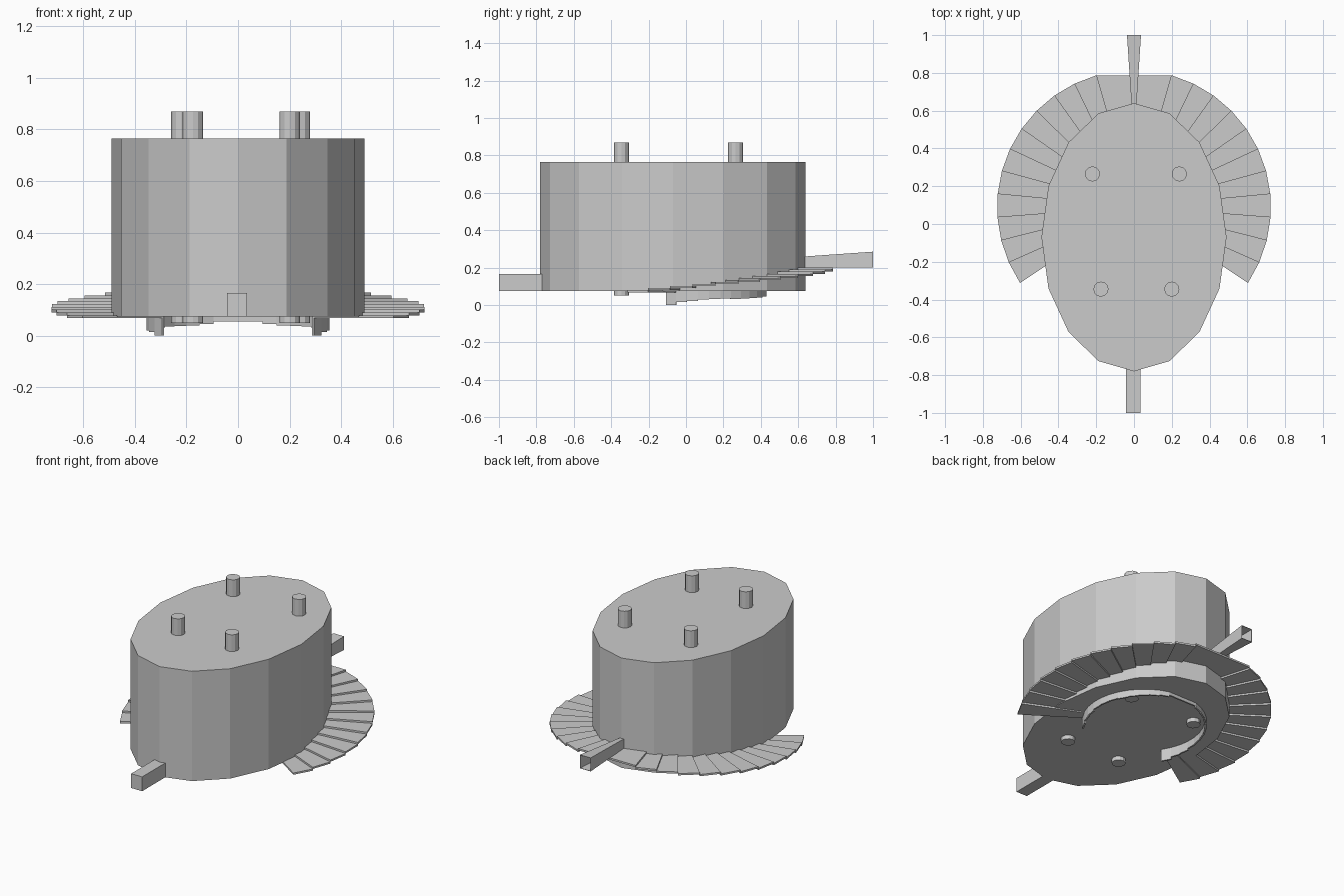
import bpy, bmesh
from math import sin, cos, pi, radians

if "Cube" in bpy.data.objects:
    bpy.data.objects.remove(bpy.data.objects["Cube"])

grey = bpy.data.materials.new("plain_grey")
grey.diffuse_color = (0.6, 0.6, 0.6, 1)
grey.use_nodes = True
grey.node_tree.nodes["Principled BSDF"].inputs["Base Color"].default_value = grey.diffuse_color


def finish(name, bm):
    bmesh.ops.recalc_face_normals(bm, faces=bm.faces[:])
    me = bpy.data.meshes.new(name)
    bm.to_mesh(me)
    bm.free()
    me.materials.append(grey)
    ob = bpy.data.objects.new(name, me)
    bpy.context.scene.collection.objects.link(ob)
    return ob


def add_prism(bm, outline, z0, z1):
    low = [bm.verts.new((x, y, z0)) for x, y in outline]
    high = [bm.verts.new((x, y, z1)) for x, y in outline]
    n = len(outline)
    bm.faces.new(low[::-1])
    bm.faces.new(high)
    for i in range(n):
        j = (i + 1) % n
        bm.faces.new((low[i], low[j], high[j], high[i]))


def prism(name, outline, z0, z1):
    bm = bmesh.new()
    add_prism(bm, outline, z0, z1)
    return finish(name, bm)


def ellipse(cx, cy, rx, ry, n):
    return [(cx + rx * sin(2 * pi * i / n), cy + ry * cos(2 * pi * i / n)) for i in range(n)]


# Oval sixteen-sided body
prism("body", ellipse(0, -0.07, 0.49, 0.71, 16), 0.075, 0.765)

# Four pins running right through the body
for i, (x, y) in enumerate([(-0.22, 0.265), (0.24, 0.265), (-0.175, -0.345), (0.2, -0.345)]):
    prism(f"pin_{i + 1}", ellipse(x, y, 0.04, 0.04, 12), 0.05, 0.87)

# Stepped fan of plates rising to the back, with a curtain at its inner edge
CY, R_OUT, R_IN = 0.09, 0.725, 0.355
START, END, STEPS = -33.7, 74.0, 11
RISE = 0.011
drops = [0.0, 0.015, 0.02, 0.03, 0.033, 0.035, 0.032, 0.035, 0.037, 0.04, 0.045]


def arc_strip(a, b, r0, r1, side):
    pts = [(r0, a), (r1, a), (r1, b), (r0, b)]
    return [(side * r * cos(radians(t)), CY + r * sin(radians(t))) for r, t in pts]


plates, curtain = bmesh.new(), bmesh.new()


def add_step(a, b, z, drop, side):
    add_prism(plates, arc_strip(a, b, R_IN, R_OUT, side), z, z + RISE)
    add_prism(curtain, arc_strip(a, b, R_IN - 0.01, R_IN, side), drop, z + RISE)


span = (END - START) / STEPS
for side in (1, -1):
    for i in range(STEPS):
        a = START + i * span
        add_step(a, a + span, 0.068 + i * RISE, drops[i], side)
add_step(END, 180 - END, 0.068 + STEPS * RISE, 0.055, 1)
finish("fan_plates", plates)
finish("fan_curtain", curtain)

# Solid bar at the front
prism("front_bar", [(-0.042, -1), (0.034, -1), (0.034, -0.7), (-0.042, -0.7)], 0.075, 0.165)

# Flaring open tube at the back
bm = bmesh.new()
rings = []
for y, w, top in [(0.6, 0.011, 0.257), (1.0, 0.037, 0.285)]:
    rings.append([bm.verts.new((x, y, z)) for x, z in
                  [(-w, 0.2), (w, 0.2), (w, top), (-w, top)]])
for i in range(4):
    j = (i + 1) % 4
    bm.faces.new((rings[0][i], rings[0][j], rings[1][j], rings[1][i]))
tube = finish("back_tube", bm)
solid = tube.modifiers.new("wall", 'SOLIDIFY')
solid.thickness = 0.003
